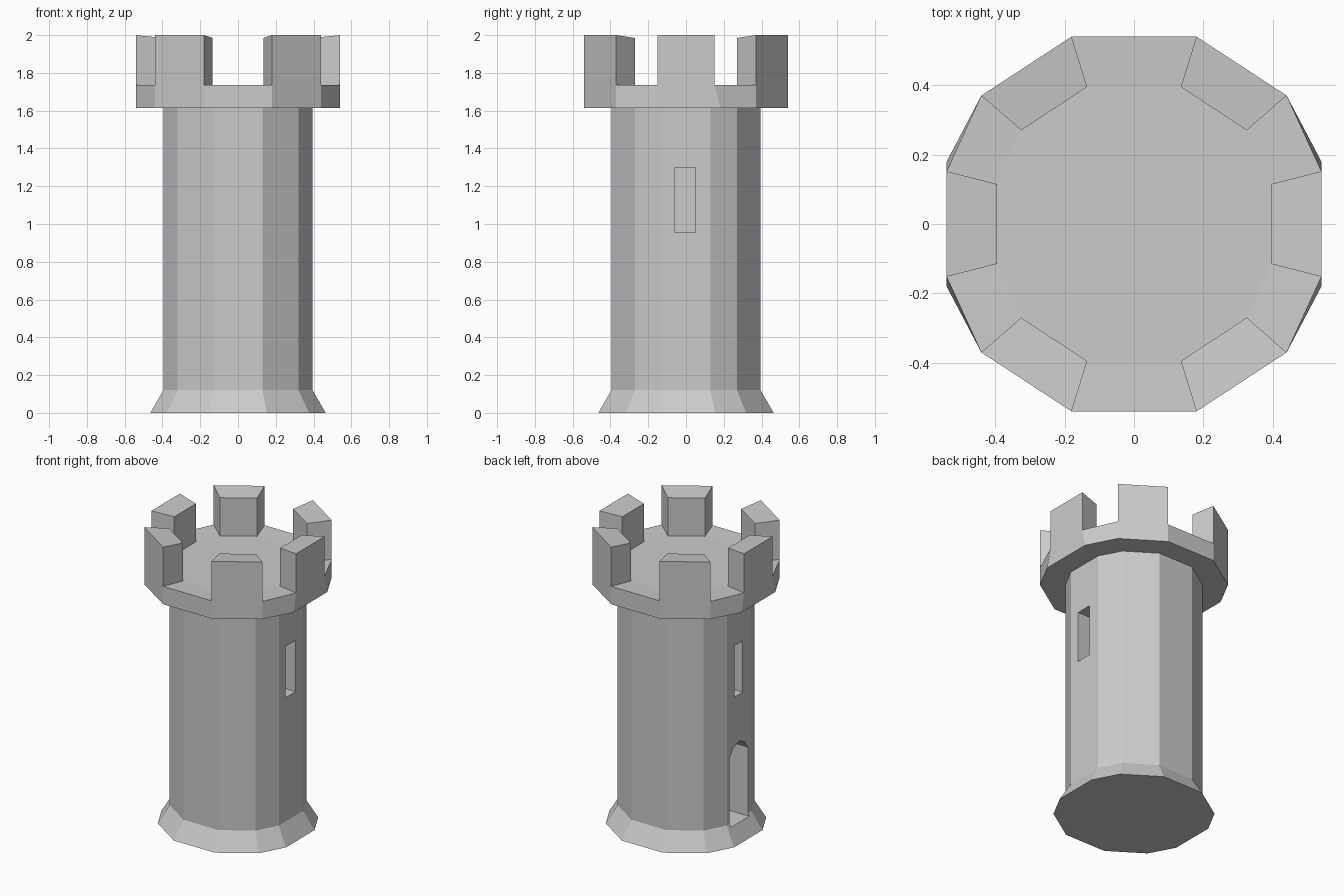
import bpy, bmesh

if "Cube" in bpy.data.objects:
    bpy.data.objects.remove(bpy.data.objects["Cube"])


def ring(a, b, c):
    """Twelve-sided outline mirrored from three corner points of one quadrant."""
    q = [a, b, c]
    half = q + [(-x, y) for x, y in reversed(q)]
    return half + [(-x, -y) for x, y in half]


def new_object(name, bm):
    bmesh.ops.recalc_face_normals(bm, faces=bm.faces)
    mesh = bpy.data.meshes.new(name)
    bm.to_mesh(mesh)
    bm.free()
    obj = bpy.data.objects.new(name, mesh)
    bpy.context.collection.objects.link(obj)
    return obj


def add_loop(bm, pts, z):
    return [bm.verts.new((x, y, z)) for x, y in pts]


def bridge(bm, lo, hi):
    n = len(lo)
    for i in range(n):
        bm.faces.new((lo[i], lo[(i + 1) % n], hi[(i + 1) % n], hi[i]))


# Tower shaft with flared foot
wall = ring((0.395, 0.13), (0.32, 0.27), (0.13, 0.395))
foot = [(x * 1.175, y * 1.175) for x, y in wall]
bm = bmesh.new()
loops = [add_loop(bm, p, z) for p, z in ((foot, 0), (wall, 0.12), (wall, 1.65))]
for lo, hi in zip(loops, loops[1:]):
    bridge(bm, lo, hi)
bm.faces.new(loops[0])
bm.faces.new(loops[-1])
shaft = new_object("tower_shaft", bm)

# Overhanging crown, every second rim segment raised into a merlon
under = ring((0.54, 0.18), (0.44, 0.37), (0.18, 0.54))
rim = ring((0.54, 0.152), (0.44, 0.37), (0.18, 0.54))
inner = ring((0.395, 0.115), (0.325, 0.27), (0.135, 0.395))
bm = bmesh.new()
low = add_loop(bm, under, 1.615)
out = add_loop(bm, rim, 1.735)
inn = add_loop(bm, inner, 1.728)
bridge(bm, low, out)
bm.faces.new(low)
bm.faces.new(inn)
for i in range(12):
    j = (i + 1) % 12
    base = (out[i], out[j], inn[j], inn[i])
    if i % 2 == 0:
        bm.faces.new(base)
        continue
    top = [bm.verts.new((v.co.x, v.co.y, z))
           for v, z in zip(base, (2.0, 2.0, 1.985, 1.985))]
    bridge(bm, base, top)
    bm.faces.new(top)
new_object("battlement_crown", bm)


def cut_opening(name, profile, side, depth=0.15):
    """Recess a (y, z) profile into the left (-1) or right (+1) wall."""
    bm = bmesh.new()
    a = [bm.verts.new((side * 0.6, y, z)) for y, z in profile]
    b = [bm.verts.new((side * (0.395 - depth), y, z)) for y, z in profile]
    bridge(bm, a, b)
    bm.faces.new(a)
    bm.faces.new(b)
    cutter = new_object(name, bm)
    cutter.hide_render = True
    cutter.display_type = 'WIRE'
    mod = shaft.modifiers.new(name, 'BOOLEAN')
    mod.operation = 'DIFFERENCE'
    mod.solver = 'EXACT'
    mod.object = cutter


# Narrow windows on both sides, arched doorway on the left
cut_opening("right_window_cutter",
            [(-0.06, 0.955), (0.05, 0.955), (0.05, 1.3), (-0.06, 1.3)], 1)
cut_opening("left_window_cutter",
            [(-0.04, 0.955), (0.05, 0.955), (0.05, 1.3), (-0.04, 1.3)], -1)
cut_opening("door_cutter",
            [(-0.095, 0.1), (0.1, 0.1), (0.1, 0.56), (0.06, 0.615),
             (0.0, 0.64), (-0.06, 0.615), (-0.095, 0.56)], -1)
